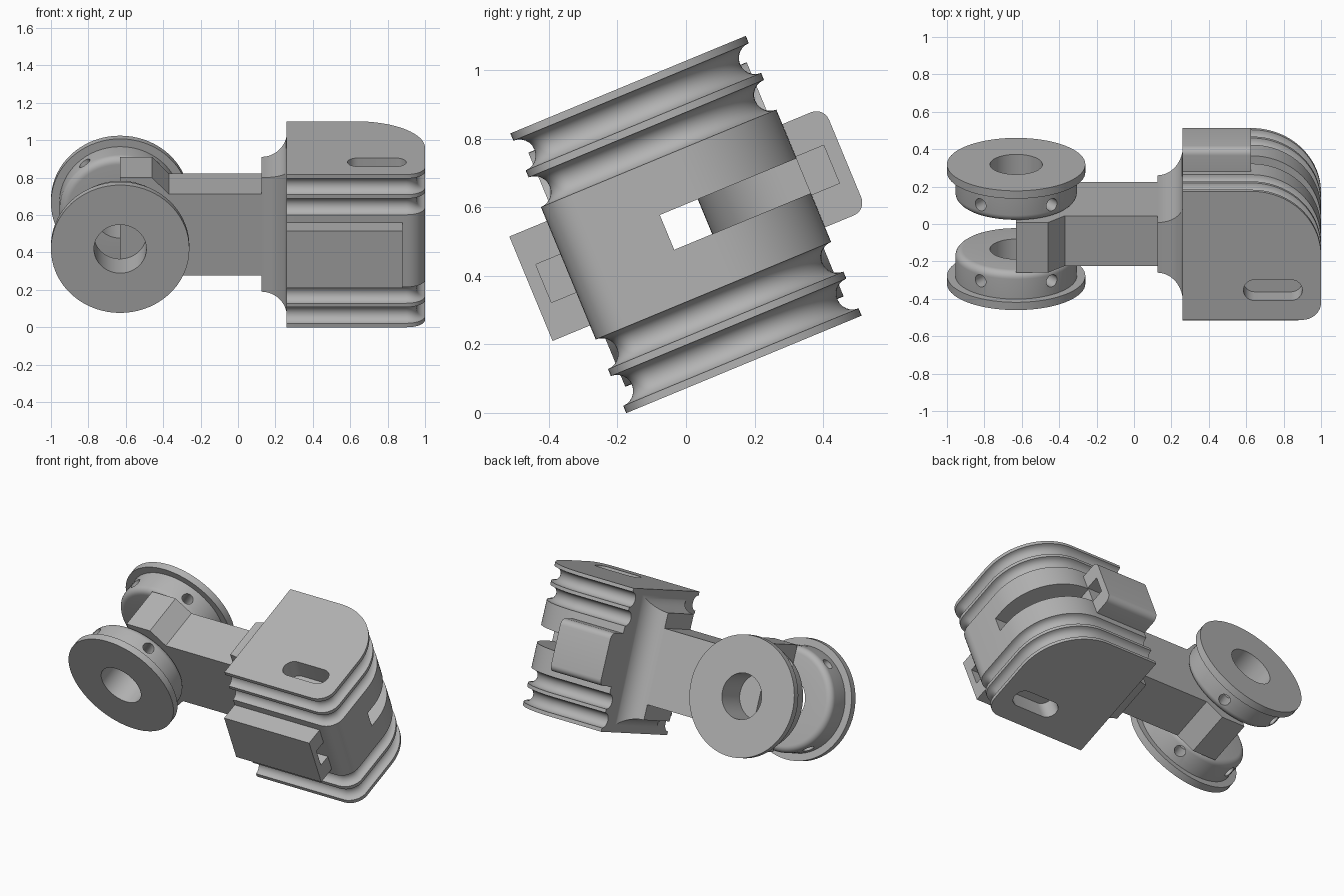
import bpy, bmesh
from math import sin, cos, pi, radians
from mathutils import Matrix, Vector

cube = bpy.data.objects.get("Cube")
if cube:
    bpy.data.objects.remove(cube, do_unlink=True)

GREY = bpy.data.materials.new("plain_grey")
GREY.use_nodes = True
COL = (0.45, 0.45, 0.45, 1)
GREY.diffuse_color = COL
GREY.node_tree.nodes["Principled BSDF"].inputs["Base Color"].default_value = COL

# The whole part is modelled upright, then tilted about its long axis
TILT = Matrix.Translation((0, 0, 0.55)) @ Matrix.Rotation(radians(22.5), 4, 'X')


def loft(name, loops, closed=False):
    """Skin equal-length loops; cap the ends unless the loops form a ring."""
    bm = bmesh.new()
    rings = [[bm.verts.new(p) for p in loop] for loop in loops]
    n = len(rings[0])
    pairs = list(zip(rings, rings[1:]))
    if closed:
        pairs.append((rings[-1], rings[0]))
    else:
        bm.faces.new(rings[0])
        bm.faces.new(rings[-1])
    for a, b in pairs:
        for i in range(n):
            j = (i + 1) % n
            bm.faces.new((a[i], a[j], b[j], b[i]))
    bmesh.ops.recalc_face_normals(bm, faces=bm.faces)
    me = bpy.data.meshes.new(name)
    bm.to_mesh(me)
    bm.free()
    me.transform(TILT)
    me.materials.append(GREY)
    ob = bpy.data.objects.new(name, me)
    bpy.context.collection.objects.link(ob)
    return ob


def prism_z(name, pts, z0, z1):
    return loft(name, [[(x, y, z) for x, y in pts] for z in (z0, z1)])


def prism_y(name, pts, y0, y1):
    return loft(name, [[(x, y, z) for x, z in pts] for y in (y0, y1)])


def prism_x(name, pts, x0, x1):
    return loft(name, [[(x, y, z) for y, z in pts] for x in (x0, x1)])


def rect(a0, a1, b0, b1):
    return [(a0, b0), (a1, b0), (a1, b1), (a0, b1)]


def arc(cx, cy, r, start, end, n):
    return [(cx + r * cos(radians(start + (end - start) * i / n)),
             cy + r * sin(radians(start + (end - start) * i / n))) for i in range(n + 1)]


def activate(ob):
    bpy.ops.object.select_all(action='DESELECT')
    ob.select_set(True)
    bpy.context.view_layer.objects.active = ob


def cut(ob, cutters):
    for c in cutters:
        mod = ob.modifiers.new("cut", 'BOOLEAN')
        mod.operation, mod.solver, mod.object = 'DIFFERENCE', 'EXACT', c
        activate(ob)
        bpy.ops.object.modifier_apply(modifier=mod.name)
        bpy.data.objects.remove(c, do_unlink=True)


def smooth(ob):
    activate(ob)
    bpy.ops.object.shade_smooth_by_angle(angle=radians(30))


def channel(x0, x1):
    return prism_x("channel_cutter", rect(-0.06, 0.06, -0.055, 0.055), x0, x1)


# Head: rounded plan, with two half-round grooves near each end
def plan(d):
    return ([(0.26, -0.372 + d)] + arc(0.9, -0.272, 0.1 - d, -90, 0, 8)
            + arc(0.628, 0, 0.372 - d, 0, 90, 24) + [(0.26, 0.372 - d)])


layers = [(0.442, 0)]
for mid in (0.372, 0.256):
    layers += [(z, d) for z, d in arc(mid, 0, 0.047, 0, 180, 12)]
layers = [(z, max(d, 0)) for z, d in layers]
layers += [(-z, d) for z, d in reversed(layers)]
head = loft("grooved_head", [[(x, y, z) for x, y in plan(d)] for z, d in layers])

# Cord guide flaring out of the central channel, and slots in both end plates
guide = ([(0.25, -0.06), (1.1, -0.06), (1.1, 0.6), (0.62, 0.6)]
         + arc(0.35, 0.33, 0.27, 0, -90, 16) + [(0.25, 0.06)])
slot = arc(0.645, -0.2, 0.06, 90, 270, 12) + arc(0.84, -0.2, 0.06, -90, 90, 12)
cut(head, [prism_z("guide_cutter", guide, -0.055, 0.055),
           prism_z("slot_cutter", slot, 0.32, 0.6),
           prism_z("slot_cutter", slot, -0.6, -0.32)])
smooth(head)

# Concave flare between neck and head
flare_loops = []
for i in range(13):
    t = pi / 2 * i / 12
    y, z = 0.145 + 0.135 * (1 - cos(t)), 0.33 + 0.09 * (1 - cos(t))
    flare_loops.append([(0.125 + 0.137 * sin(t), a, b) for a, b in rect(-y, y, -z, z)])
flare = loft("neck_flare", flare_loops)
cut(flare, [channel(0, 0.4)])
smooth(flare)

# Neck with its taller chamfered end
half = [(-0.63, 0.33), (-0.46, 0.33), (-0.37, 0.235), (0.13, 0.235)]
neck = prism_y("neck", half + [(x, -z) for x, z in reversed(half)], -0.145, 0.145)
cut(neck, [channel(-0.8, 0.3)])

# Side brackets, each with a channel open at the far end
front_bracket = prism_x("front_bracket", rect(-0.49, -0.36, -0.165, 0.165), 0.26, 0.88)
cut(front_bracket, [prism_x("pocket_cutter", rect(-0.45, -0.3, -0.06, 0.06), 0.4, 1)])
r = 0.04
profile = ([(0.36, -0.163)] + arc(0.503 - r, -0.163 + r, r, -90, 0, 6)
           + arc(0.503 - r, 0.163 - r, r, 0, 90, 6) + [(0.36, 0.163)])
back_bracket = prism_x("back_bracket", profile, 0.26, 0.625)
cut(back_bracket, [prism_x("pocket_cutter", rect(0.3, 0.46, -0.06, 0.06), 0.35, 1)])
smooth(back_bracket)

# Flanged rings on both sides of the neck end, with small holes in the hubs
RING = ([(0.14, 0.345), (0.37, 0.345), (0.37, 0.3), (0.325, 0.3)]
        + arc(0.285, 0.185, 0.04, 0, -90, 6) + [(0.14, 0.145)])
for name, side in (("front_ring", -1), ("back_ring", 1)):
    ring = loft(name, [[(-0.63 + q * cos(a), side * y, q * sin(a)) for q, y in RING]
                       for a in (2 * pi * i / 72 for i in range(72))], closed=True)
    drills = []
    for deg in (54, 126, 234, 306):
        out = Vector((cos(radians(deg)), 0, sin(radians(deg))))
        across = Vector((-out.z, 0, out.x))
        base = Vector((-0.63, side * 0.22, 0))
        drills.append(loft("drill_cutter", [
            [base + out * d + across * u + Vector((0, v, 0))
             for u, v in arc(0, 0, 0.035, 0, 345, 23)] for d in (0.2, 0.4)]))
    cut(ring, drills)
    smooth(ring)
